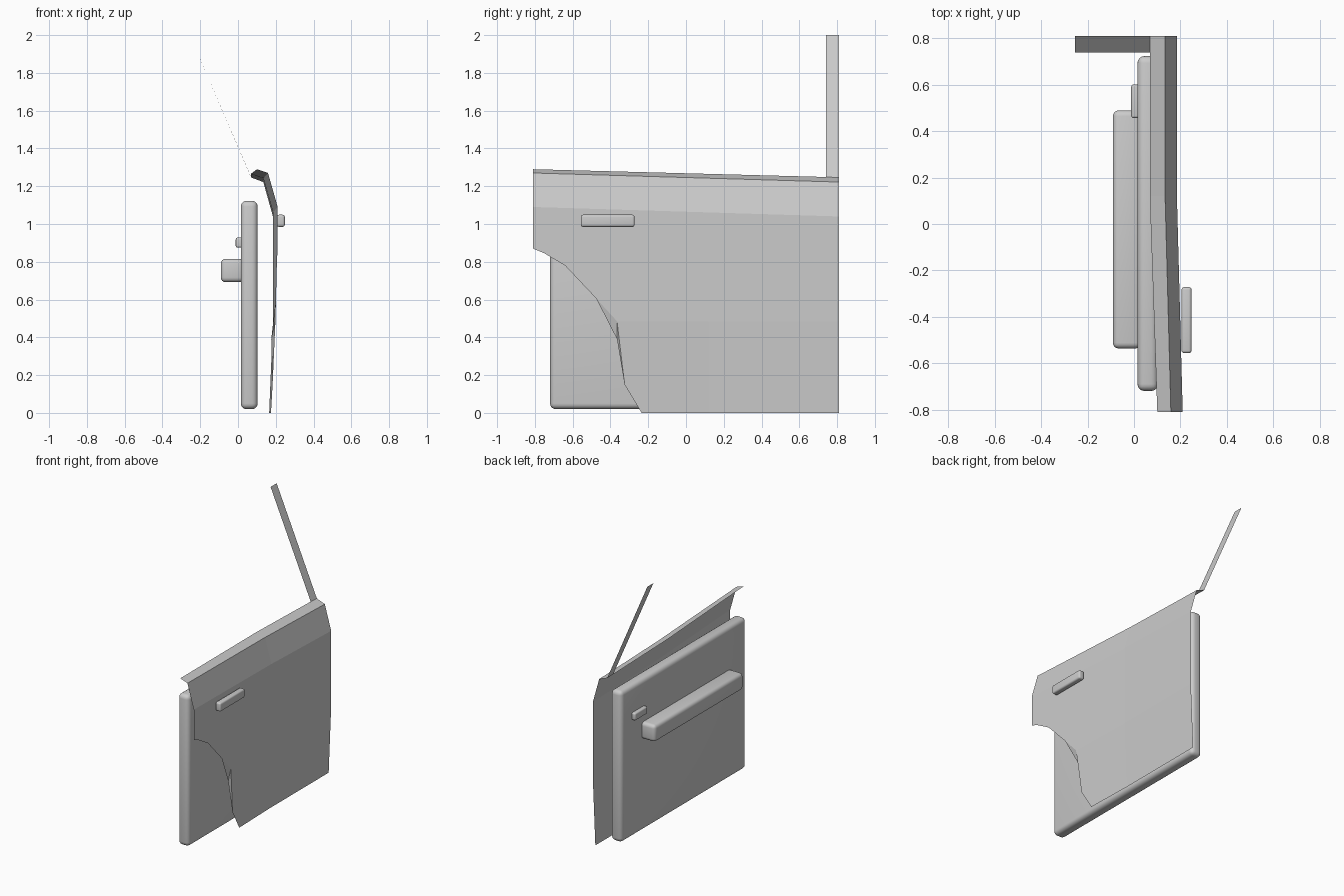
import bpy, bmesh, math

if "Cube" in bpy.data.objects:
    bpy.data.objects.remove(bpy.data.objects["Cube"])

grey = bpy.data.materials.new("plain grey")
grey.diffuse_color = (0.6, 0.6, 0.6, 1)
grey.use_nodes = True
grey.node_tree.nodes["Principled BSDF"].inputs["Base Color"].default_value = grey.diffuse_color


def add_object(name, bm):
    mesh = bpy.data.meshes.new(name)
    bm.to_mesh(mesh)
    bm.free()
    mesh.materials.append(grey)
    ob = bpy.data.objects.new(name, mesh)
    bpy.context.collection.objects.link(ob)
    return ob


def rounded_box(name, x, y, z, radius, segments=4):
    bm = bmesh.new()
    bmesh.ops.create_cube(bm, size=1)
    for v in bm.verts:
        for i, (a, b) in enumerate((x, y, z)):
            v.co[i] = (a + b) / 2 + v.co[i] * (b - a)
    bmesh.ops.bevel(bm, geom=bm.edges[:], offset=radius, segments=segments,
                    profile=0.5, affect='EDGES')
    ob = add_object(name, bm)
    bpy.ops.object.select_all(action='DESELECT')
    ob.select_set(True)
    bpy.context.view_layer.objects.active = ob
    bpy.ops.object.shade_smooth_by_angle(angle=math.radians(40))


def along(front, rear, y):
    return front + (rear - front) * (y + 0.81) / 1.62


def bulge(y):
    # the skin swings outward towards the front
    return 0.025 * max(0, (0.12 - y) / 0.93)


def skin_x(y, z):
    return 0.165 + 0.02 * min(z / 0.485, 1) + bulge(y)


# outer skin: columns from front to rear, rows from wheel arch up to window ledge
bm = bmesh.new()
arch = {-0.81: 0.87, -0.75: 0.845, -0.64: 0.78, -0.475: 0.605}
columns = []
for y in (-0.81, -0.75, -0.64, -0.475, -0.365, 0.12, 0.81):
    z_mid, z_crease = arch.get(y, 0.485), along(1.09, 1.04, y)
    z_top, z_in = along(1.27, 1.222, y), along(1.29, 1.247, y)
    b = bulge(y)
    columns.append([bm.verts.new(p) for p in (
        (skin_x(y, z_mid), y, z_mid),
        (0.185 + b, y, z_crease),
        (0.134 + b, y, z_top),
        (0.068 + b * 1.3, y, z_in))])
for a, b in zip(columns, columns[1:]):
    for i in range(3):
        bm.faces.new((a[i], b[i], b[i + 1], a[i + 1]))

# lower skin with the rest of the wheel arch edge
notch = bm.verts.new((0.176, -0.365, 0.39))
low = [bm.verts.new((skin_x(y, z), y, z))
       for y, z in ((-0.325, 0.15), (-0.235, 0), (0.12, 0), (0.81, 0))]
mids = [c[0] for c in columns]
bm.faces.new((mids[3], notch, mids[4]))
bm.faces.new((notch, low[0], mids[4]))
bm.faces.new((low[0], low[1], mids[4]))
bm.faces.new((low[1], low[2], mids[5], mids[4]))
bm.faces.new((low[2], low[3], mids[6], mids[5]))
add_object("door_skin", bm)

# slanted window pillar strip
bm = bmesh.new()
bm.faces.new([bm.verts.new(p) for p in (
    (0.07, 0.74, 1.247), (0.07, 0.81, 1.245),
    (-0.255, 0.81, 2.0), (-0.255, 0.74, 2.0))])
add_object("window_pillar", bm)

# inner panel, armrest and handles
rounded_box("inner_panel", (0.015, 0.104), (-0.72, 0.724), (0.02, 1.123), 0.03)
rounded_box("armrest", (-0.091, 0.03), (-0.537, 0.49), (0.692, 0.816), 0.025)
rounded_box("inner_handle", (-0.012, 0.03), (0.457, 0.602), (0.875, 0.928), 0.01)
rounded_box("outer_handle", (0.205, 0.248), (-0.557, -0.272), (0.985, 1.049), 0.012)
